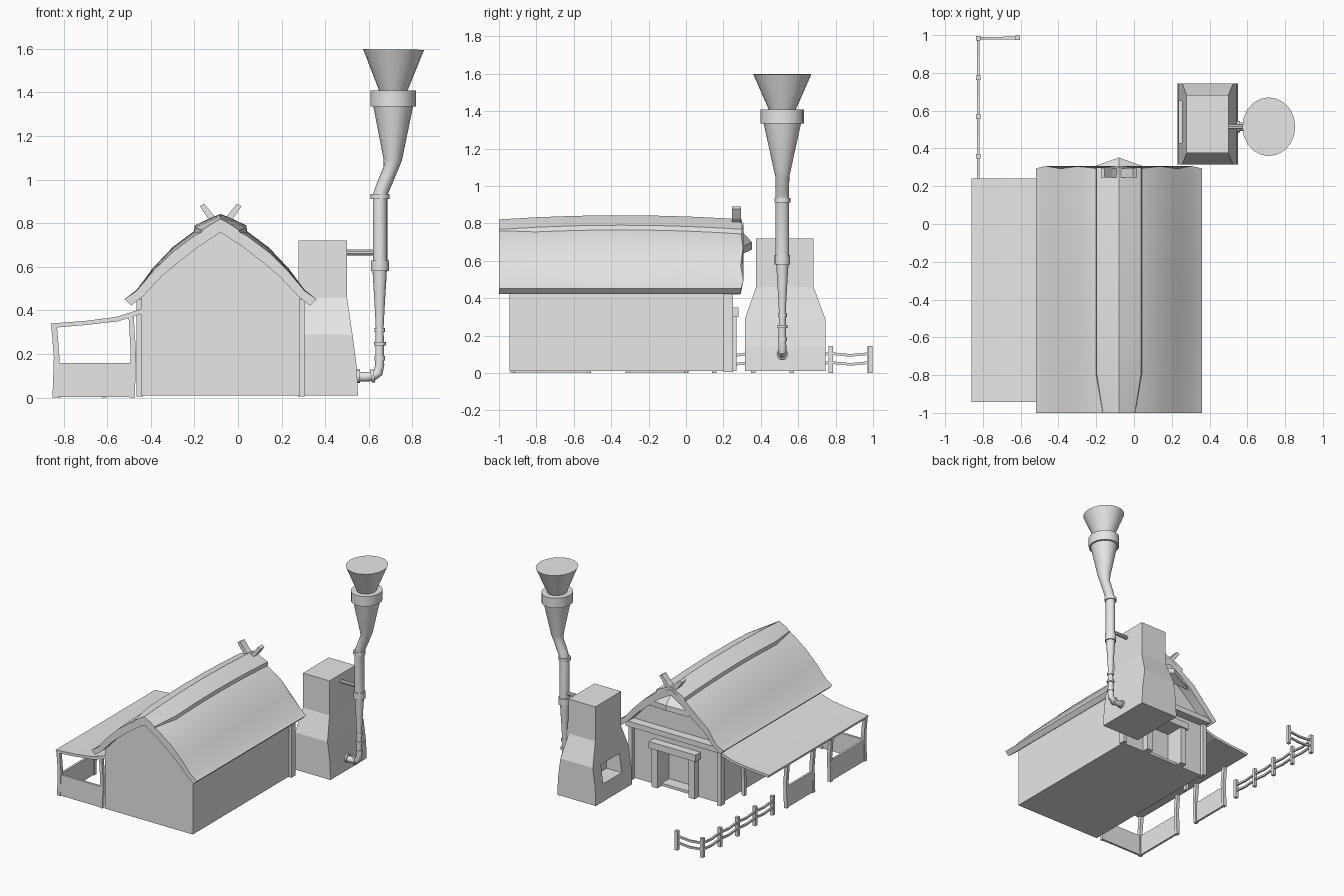
import bpy, bmesh, math
from mathutils import Vector

cube = bpy.data.objects.get("Cube")
if cube:
    bpy.data.objects.remove(cube, do_unlink=True)

grey = bpy.data.materials.new("plain_grey")
grey.use_nodes = True
grey.diffuse_color = (0.8, 0.8, 0.8, 1)
grey.node_tree.nodes["Principled BSDF"].inputs["Base Color"].default_value = (0.8, 0.8, 0.8, 1)

CX = -0.08   # barn centre line
PY = 0.515   # pipe centre line


def finish(name, bm, smooth=False):
    bmesh.ops.recalc_face_normals(bm, faces=bm.faces)
    me = bpy.data.meshes.new(name)
    bm.to_mesh(me)
    bm.free()
    me.materials.append(grey)
    ob = bpy.data.objects.new(name, me)
    bpy.context.collection.objects.link(ob)
    bpy.ops.object.select_all(action='DESELECT')
    ob.select_set(True)
    bpy.context.view_layer.objects.active = ob
    if smooth:
        bpy.ops.object.shade_smooth_by_angle(angle=math.radians(32))
    return ob


def loft(name, rings, smooth=False):
    """Skin a list of equal closed rings and cap both ends."""
    bm = bmesh.new()
    rows = [[bm.verts.new(p) for p in ring] for ring in rings]
    n = len(rows[0])
    for a, b in zip(rows, rows[1:]):
        for i in range(n):
            j = (i + 1) % n
            bm.faces.new((a[i], a[j], b[j], b[i]))
    bm.faces.new(rows[0])
    bm.faces.new(rows[-1])
    return finish(name, bm, smooth)


def prism(name, profile, y0, y1, smooth=False):
    return loft(name, [[(x, y, z) for x, z in profile] for y in (y0, y1)], smooth)


def rect(x0, x1, y0, y1, z):
    return [(x0, y0, z), (x1, y0, z), (x1, y1, z), (x0, y1, z)]


def box(name, x0, x1, y0, y1, z0, z1):
    return loft(name, [rect(x0, x1, y0, y1, z0), rect(x0, x1, y0, y1, z1)])


def post(name, x, y, h, w=0.013, kink=0.0):
    """Slightly crooked square post."""
    return loft(name, [rect(x + d - w, x + d + w, y - w, y + w, z)
                       for z, d in ((0, 0), (h * 0.55, kink), (h, -kink))])


def tube(name, path, sides=16, stretch=1.0):
    """Round tube through (x, z, radius) stations in the pipe plane."""
    pts = [Vector((x, z)) for x, z, r in path]
    rings = []
    for i, (x, z, r) in enumerate(path):
        t = (pts[min(i + 1, len(pts) - 1)] - pts[max(i - 1, 0)]).normalized()
        ring = []
        for k in range(sides):
            a = 2 * math.pi * k / sides
            c, s = r * math.cos(a), r * math.sin(a) * stretch
            ring.append((x + c * t.y, PY + s, z - c * t.x))
        rings.append(ring)
    return loft(name, rings, True)


def cut(ob, cutter):
    mod = ob.modifiers.new("recess", 'BOOLEAN')
    mod.object = cutter
    mod.operation = 'DIFFERENCE'
    mod.solver = 'EXACT'
    bpy.context.view_layer.objects.active = ob
    bpy.ops.object.modifier_apply(modifier=mod.name)
    bpy.data.objects.remove(cutter, do_unlink=True)


def mirrored(half):
    """Full arch from a half profile running eave to ridge."""
    return [(CX - d, z) for d, z in half] + [(CX + d, z) for d, z in reversed(half[:-1])]


# Barn body with gables and a recessed door
gable = [(0.365, 0.01), (0.365, 0.475), (0.25, 0.59), (0.12, 0.695), (0, 0.775)]
barn = prism("barn_body", mirrored(gable), -0.945, 0.22)
cut(barn, box("door_cutter", CX - 0.13, CX + 0.13, 0.13, 0.4, 0.03, 0.3))

# Door frame, corner posts and gable beam
for side in (-1, 1):
    a, b = sorted((CX + side * 0.13, CX + side * 0.18))
    box("door_jamb", a, b, 0.21, 0.27, 0.01, 0.32)
    a, b = sorted((CX + side * 0.355, CX + side * 0.385))
    box("corner_post", a, b, 0.2, 0.25, 0.005, 0.45)
box("door_lintel", CX - 0.195, CX + 0.195, 0.21, 0.28, 0.3, 0.35)
box("gable_beam", CX - 0.385, CX + 0.385, 0.21, 0.285, 0.42, 0.46)

# Curved main roof, bulging gently along its length
outer = [(0.44, 0.452), (0.385, 0.495), (0.31, 0.595), (0.22, 0.69), (0.12, 0.765), (0, 0.825)]
inner = [(0.41, 0.422), (0.355, 0.468), (0.27, 0.57), (0.19, 0.645), (0.1, 0.715), (0, 0.78)]
roof_profile = mirrored(outer) + mirrored(inner)[::-1]


def sag(y, z):
    return -0.022 * ((y + 0.35) / 0.65) ** 2 * min(1, max(0, (z - 0.45) / 0.2))


def roof(name, profile, ys, narrow=lambda y: 1, wave=0.0):
    rings = []
    for y in ys:
        ring = []
        for x, z in profile:
            yy = y + (wave * math.sin(z * 40) if y == ys[-1] else 0)
            ring.append((CX + (x - CX) * narrow(y), yy, z + sag(y, z)))
        rings.append(ring)
    return loft(name, rings, True)


ys = [-1 + 1.3 * i / 10 for i in range(11)]
roof("main_roof", roof_profile, ys, wave=0.008)

# Ridge cap, tapering towards the front
cap_half = [(0.122, 0.765), (0.118, 0.79), (0.06, 0.818), (0, 0.843)]
cap = mirrored(cap_half) + [(CX, 0.8)]
roof("ridge_cap", cap, [-1, -0.79] + ys[3:],
     narrow=lambda y: 0.72 if y < -0.9 else 1)

# Small hood over the back gable
bm = bmesh.new()
for x, y, z in ((0, 0.26, 0.8), (-0.2, 0.28, 0.665), (0.2, 0.28, 0.665), (0, 0.352, 0.7)):
    for drop in (0, 0.04):
        bm.verts.new((CX + x, y, z - drop))
bmesh.ops.convex_hull(bm, input=bm.verts)
finish("gable_hood", bm)

# Crossed ridge horns
for s in (-1, 1):
    horn = [(-0.02, 0.79), (0.035, 0.84), (0.075, 0.89), (0.095, 0.878), (0.06, 0.825), (0.01, 0.78)]
    prism("ridge_horn", [(CX + s * x, z) for x, z in horn], 0.245, 0.295)

# Lean-to roof
prism("shed_roof", [(-0.86, 0.34), (-0.7, 0.352), (-0.56, 0.37), (-0.44, 0.408),
                    (-0.44, 0.385), (-0.55, 0.35), (-0.7, 0.333), (-0.853, 0.32)], -0.942, 0.24)

# Lean-to posts and low panels
for y in (-0.925, -0.52, -0.31, 0.0):
    post("shed_outer_post", -0.838, y, 0.335, 0.013, 0.006)
for y in (-0.925, 0.0):
    post("shed_inner_post", -0.485, y, 0.37, 0.012, 0.005)
box("shed_front_panel", -0.845, -0.475, -0.935, -0.918, 0.003, 0.16)
for y0, y1 in ((-0.93, -0.52), (-0.31, 0.0)):
    box("shed_side_panel", -0.846, -0.83, y0, y1, 0.003, 0.16)

# Fence with an L-shaped corner
fence = [(-0.825, 0.15 + 0.2083 * i) for i in range(5)] + [(-0.615, 0.985)]
for x, y in fence:
    post("fence_post", x, y, 0.145, 0.012)
for (xa, ya), (xb, yb) in zip(fence, fence[1:]):
    for z in (0.052, 0.1):
        rings = []
        for t, dz in ((0, 0.004), (0.5, -0.006), (1, 0.004)):
            x, y = xa + (xb - xa) * t, ya + (yb - ya) * t
            ox, oy = (0.007, 0) if xa == xb else (0, 0.007)
            rings.append([(x - ox, y - oy, z + dz - 0.007), (x + ox, y + oy, z + dz - 0.007),
                          (x + ox, y + oy, z + dz + 0.007), (x - ox, y - oy, z + dz + 0.007)])
        loft("fence_rail", rings)

# Furnace tower with a recessed opening
furnace = loft("furnace", [rect(0.23, 0.55, 0.315, 0.745, 0.01),
                           rect(0.235, 0.545, 0.315, 0.745, 0.14),
                           rect(0.255, 0.525, 0.315, 0.745, 0.29),
                           rect(0.278, 0.5, 0.375, 0.682, 0.46),
                           rect(0.278, 0.5, 0.375, 0.682, 0.72)])
cut(furnace, box("opening_cutter", 0.1, 0.36, 0.43, 0.65, 0.14, 0.28))

# Flue pipe from furnace outlet to funnel
tube("outlet_pipe", [(0.53, 0.098, 0.022), (0.58, 0.095, 0.022), (0.62, 0.098, 0.022),
                     (0.643, 0.115, 0.022), (0.65, 0.15, 0.021), (0.65, 0.32, 0.018),
                     (0.65, 0.42, 0.023), (0.65, 0.6, 0.034)])
tube("upper_pipe", [(0.652, 0.6, 0.033), (0.652, 0.93, 0.033), (0.665, 0.965, 0.033),
                    (0.7, 1.05, 0.034), (0.71, 1.09, 0.042), (0.712, 1.34, 0.092)], 16, 1.1)
tube("outlet_flange", [(0.545, 0.098, 0.03), (0.56, 0.098, 0.03)])
tube("elbow_collar", [(0.61, 0.098, 0.03), (0.625, 0.1, 0.03)])
for z0, z1, r in ((0.17, 0.19, 0.024), (0.24, 0.256, 0.027), (0.3, 0.32, 0.024),
                  (0.58, 0.63, 0.041), (0.912, 0.935, 0.043)):
    tube("pipe_collar", [(0.651, z0, r), (0.651, z1, r)])
tube("support_arm", [(0.49, 0.665, 0.014), (0.65, 0.665, 0.014)], 10)
tube("funnel_collar", [(0.712, 1.335, 0.105), (0.712, 1.41, 0.105)], 20, 1.1)
tube("funnel", [(0.712, 1.4, 0.062), (0.714, 1.597, 0.14)], 20, 1.11)
